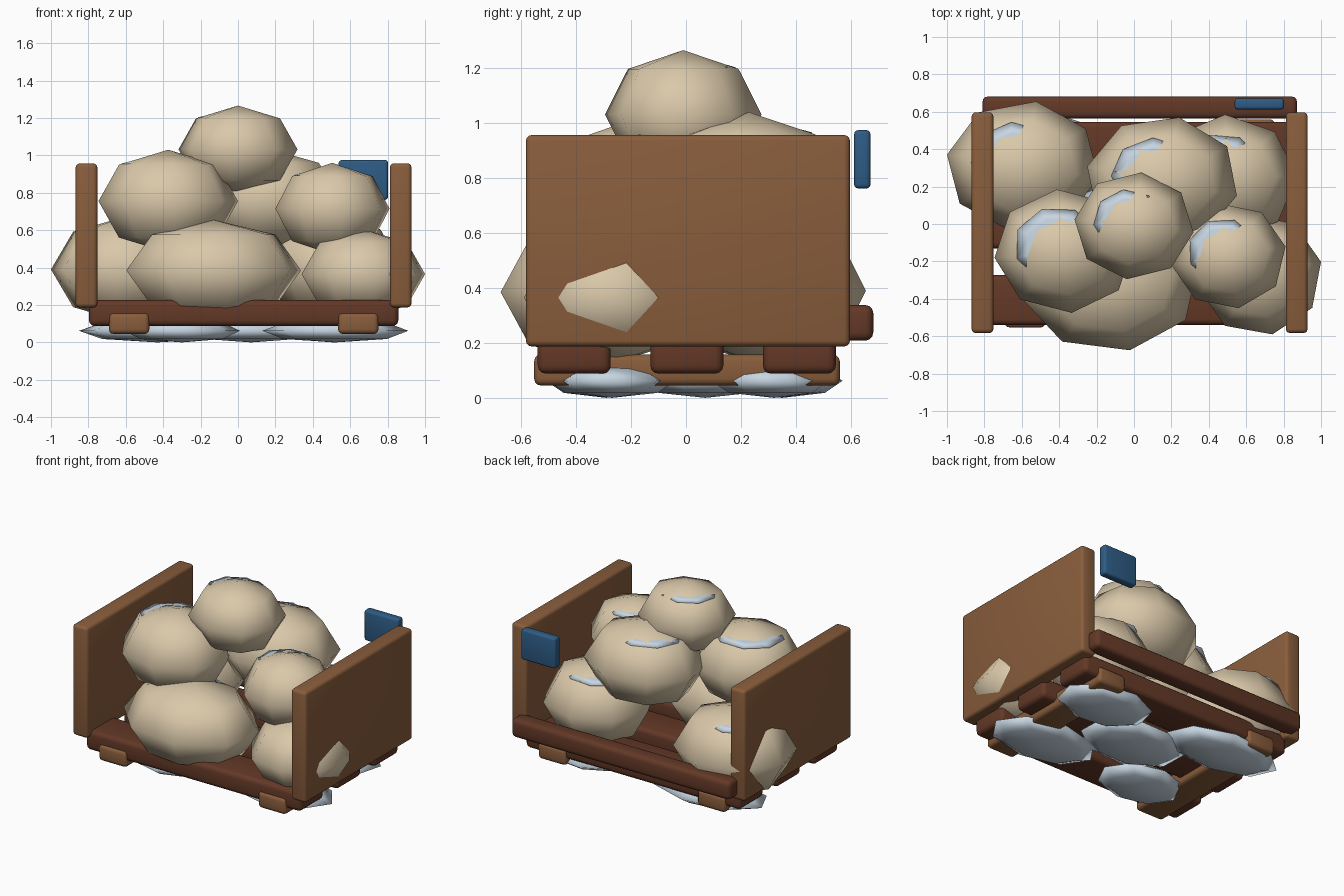
import bpy, bmesh, math
from mathutils import Matrix, Vector

if "Cube" in bpy.data.objects:
    bpy.data.objects.remove(bpy.data.objects["Cube"])


def material(name, rgb):
    mat = bpy.data.materials.new(name)
    mat.use_nodes = True
    mat.diffuse_color = (*rgb, 1)
    mat.node_tree.nodes["Principled BSDF"].inputs["Base Color"].default_value = (*rgb, 1)
    return mat


LIGHT_WOOD = material("light wood", (0.25, 0.11, 0.045))
DARK_WOOD = material("dark wood", (0.125, 0.04, 0.02))
TAN = material("tan", (0.70, 0.58, 0.40))
FROST = material("pale frost", (0.57, 0.67, 0.76))
BLUE = material("blue", (0.027, 0.107, 0.235))


def finish(name, bm, mat, angle):
    mesh = bpy.data.meshes.new(name)
    bm.to_mesh(mesh)
    bm.free()
    mesh.materials.append(mat)
    obj = bpy.data.objects.new(name, mesh)
    bpy.context.collection.objects.link(obj)
    bpy.ops.object.select_all(action="DESELECT")
    obj.select_set(True)
    bpy.context.view_layer.objects.active = obj
    bpy.ops.object.shade_smooth_by_angle(angle=math.radians(angle))


def board(name, xs, ys, zs, mat, bevel=0.022):
    """Box between the given limits with rounded edges."""
    bm = bmesh.new()
    bmesh.ops.create_cube(bm, size=1)
    lo, hi = Vector((xs[0], ys[0], zs[0])), Vector((xs[1], ys[1], zs[1]))
    bmesh.ops.scale(bm, vec=hi - lo, verts=bm.verts)
    bmesh.ops.translate(bm, vec=(lo + hi) / 2, verts=bm.verts)
    bmesh.ops.bevel(bm, geom=bm.edges[:], offset=bevel, segments=3,
                    profile=0.5, affect="EDGES")
    finish(name, bm, mat, 40)


def lump(name, center, radii, mat, turn):
    """Eight-sided ellipsoid, turned (degrees) and then fitted to its radii."""
    bm = bmesh.new()
    bmesh.ops.create_uvsphere(bm, u_segments=8, v_segments=4, radius=1)
    bmesh.ops.rotate(bm, cent=(0, 0, 0), verts=bm.verts,
                     matrix=Matrix.Rotation(math.radians(turn), 3, "Z"))
    for axis in range(3):
        reach = max(v.co[axis] for v in bm.verts)
        for v in bm.verts:
            v.co[axis] = center[axis] + radii[axis] * v.co[axis] / reach
    finish(name, bm, mat, 180)


# Crate end walls
board("right_wall", (-0.868, -0.752), (-0.583, 0.597), (0.187, 0.957), LIGHT_WOOD)
board("left_wall", (0.812, 0.928), (-0.583, 0.597), (0.187, 0.957), LIGHT_WOOD)

# Floor slats and the runners below them
for side, y in (("front", -0.407), ("middle", 0.003), ("back", 0.413)):
    board(side + "_slat", (-0.797, 0.857), (y - 0.133, y + 0.133), (0.088, 0.227), DARK_WOOD, 0.03)
for side, x in (("right", -0.582), ("left", 0.643)):
    board(side + "_runner", (x - 0.108, x + 0.108), (-0.553, 0.56), (0.045, 0.158), LIGHT_WOOD, 0.025)

# Back rail and hanging tag
board("back_rail", (-0.81, 0.872), (0.563, 0.682), (0.208, 0.338), DARK_WOOD, 0.03)
board("blue_tag", (0.538, 0.802), (0.612, 0.672), (0.762, 0.975), BLUE, 0.016)

# Heaped lumps (centre, radii, turn), each with a thin frost cap set into its top
heap = {
    "top": ((0, -0.01, 1.032), (0.318, 0.285, 0.234), 38),
    "upper_right": ((-0.373, -0.145, 0.755), (0.373, 0.33, 0.275), 6),
    "upper_left": ((0.505, -0.17, 0.715), (0.305, 0.28, 0.245), 10),
    "upper_back": ((0.15, 0.23, 0.765), (0.4, 0.34, 0.275), 32),
    "lower_front": ((-0.13, -0.32, 0.385), (0.467, 0.355, 0.27), 13),
    "lower_left": ((0.67, -0.27, 0.365), (0.33, 0.32, 0.24), 12),
    "lower_right": ((-0.595, 0.31, 0.39), (0.405, 0.345, 0.285), 35),
    "lower_back": ((0.5, 0.245, 0.41), (0.37, 0.34, 0.275), 2),
}
for name, (c, r, turn) in heap.items():
    lump(name + "_lump", c, r, TAN, turn)
    cap_center = (c[0] - 0.1 * r[0], c[1] + 0.1 * r[1], c[2] + 0.73 * r[2])
    lump(name + "_frost", cap_center, (0.58 * r[0], 0.58 * r[1], 0.08 * r[2]), FROST, turn + 15)

# Flat frost patches under the crate
patches = [(0.52, -0.27, 0.39, 0.235), (0.51, 0.32, 0.33, 0.23), (0.07, 0.07, 0.35, 0.24),
           (-0.43, 0.35, 0.42, 0.22), (-0.3, -0.29, 0.31, 0.22)]
for i, (x, y, rx, ry) in enumerate(patches):
    lump(f"ground_frost_{i + 1}", (x, y, 0.062), (rx, ry, 0.062), FROST, 12 * i)
